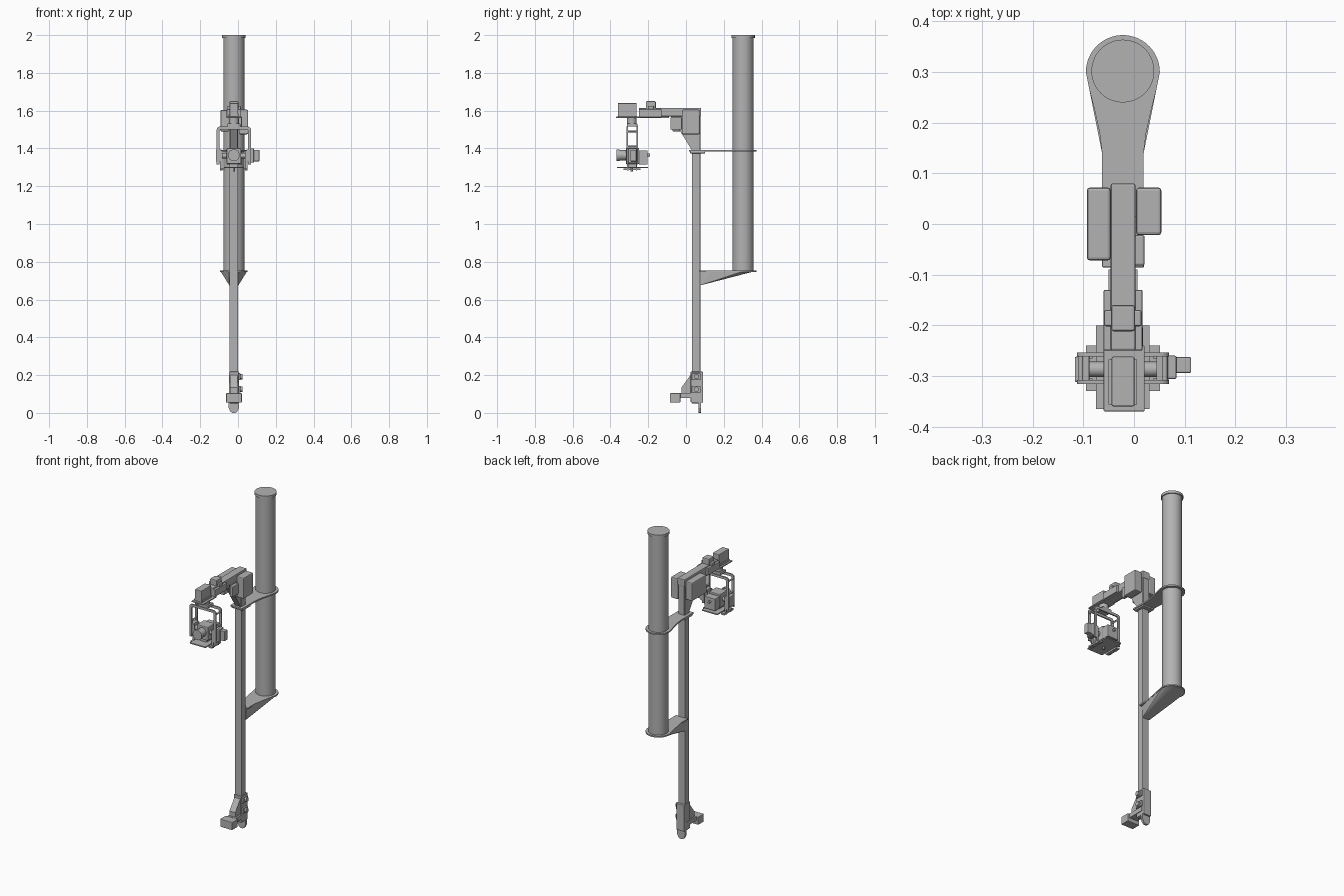
import bpy, bmesh, math
from mathutils import Vector

cube = bpy.data.objects.get("Cube")
if cube:
    bpy.data.objects.remove(cube)

grey = bpy.data.materials.new("plain_grey")
grey.use_nodes = True
grey.diffuse_color = (0.45, 0.45, 0.45, 1)
grey.node_tree.nodes["Principled BSDF"].inputs["Base Color"].default_value = grey.diffuse_color

CX = -0.022          # centre line of the mast
TUBE_Y = 0.302


def finish(name, bm, bevel=0):
    bmesh.ops.recalc_face_normals(bm, faces=bm.faces)
    me = bpy.data.meshes.new(name)
    bm.to_mesh(me)
    bm.free()
    me.materials.append(grey)
    ob = bpy.data.objects.new(name, me)
    bpy.context.collection.objects.link(ob)
    if bevel:
        mod = ob.modifiers.new("bevel", "BEVEL")
        mod.width = bevel
        mod.segments = 2
    return ob


def box(name, x, y, z, bevel=0):
    bm = bmesh.new()
    bmesh.ops.create_cube(bm, size=1)
    for v in bm.verts:
        for i, (a, b) in enumerate((x, y, z)):
            v.co[i] = a + (v.co[i] + 0.5) * (b - a)
    return finish(name, bm, bevel)


def cyl(name, centre, r, depth, axis="Z", seg=24):
    bm = bmesh.new()
    bmesh.ops.create_cone(bm, cap_ends=True, segments=seg, radius1=r, radius2=r, depth=depth)
    quat = Vector((axis == "X", axis == "Y", axis == "Z")).to_track_quat("Z", "Y")
    for v in bm.verts:
        v.co = quat @ v.co + Vector(centre)
    ob = finish(name, bm)
    for f in ob.data.polygons:
        f.use_smooth = len(f.vertices) == 4
    return ob


def prism(name, pts, axis, lo, hi, bevel=0):
    """Extrude a 2D outline along an axis between lo and hi."""
    place = {"X": lambda a, b: (lo, a, b), "Y": lambda a, b: (a, lo, b), "Z": lambda a, b: (a, b, lo)}[axis]
    bm = bmesh.new()
    face = bm.faces.new([bm.verts.new(place(a, b)) for a, b in pts])
    ext = bmesh.ops.extrude_face_region(bm, geom=[face])
    move = Vector((axis == "X", axis == "Y", axis == "Z")) * (hi - lo)
    bmesh.ops.translate(bm, vec=move, verts=[e for e in ext["geom"] if isinstance(e, bmesh.types.BMVert)])
    return finish(name, bm, bevel)


def mirrored(pts):
    """Complete a half outline about the centre line."""
    return [(CX + a, b) for a, b in pts] + [(CX - a, b) for a, b in reversed(pts)]


def arc(r, cx, cy, a0, a1, n):
    return [(cx + r * math.cos(math.radians(a0 + (a1 - a0) * i / n)),
             cy + r * math.sin(math.radians(a0 + (a1 - a0) * i / n))) for i in range(n + 1)]


# Mast and long tube
box("mast", (-0.045, 0.001), (0.031, 0.076), (0.05, 1.61), 0.004)
cyl("tube", (CX, TUBE_Y, 1.372), 0.056, 1.236, seg=48)
cyl("tube_cap", (CX, TUBE_Y, 1.992), 0.062, 0.016, seg=48)
cyl("tube_drain", (CX, 0.295, 0.744), 0.008, 0.012)

# Upper clamp plate with concave flanks
flank = [(0.041, 0.015), (0.041, 0.14), (0.046, 0.18), (0.056, 0.225), (0.066, 0.265)]
round_end = arc(0.073, 0, 0.300, 0, 86, 12)
prism("upper_clamp_plate", mirrored(flank + round_end), "Z", 1.384, 1.393)
box("upper_clamp_collar", (-0.06, 0.016), (0.022, 0.1), (1.374, 1.384), 0.002)

# Lower shelf: teardrop plate with a tapered wedge beneath
prism("lower_shelf_plate", mirrored([(0.041, 0.07), (0.041, 0.14)] + round_end), "Z", 0.747, 0.755)
bm = bmesh.new()
for x, y in mirrored([(0.026, 0.075), (0.041, 0.14)] + arc(0.070, 0, 0.300, 0, 60, 6)):
    bm.verts.new((x, y, 0.749))
for s in (-1, 1):
    bm.verts.new((CX + s * 0.024, 0.075, 0.675))
bmesh.ops.convex_hull(bm, input=bm.verts)
finish("lower_shelf_wedge", bm)

# Arm and brace
prism("arm_brace", [(0.078, 1.385), (0.035, 1.385), (-0.08, 1.57), (-0.08, 1.6), (0.078, 1.6)],
      "X", -0.042, -0.002)
box("arm_beam", (-0.046, 0.003), (-0.25, 0.08), (1.57, 1.615), 0.004)
box("arm_sleeve", (-0.06, 0.017), (-0.25, -0.13), (1.565, 1.608), 0.003)
box("sensor_body", (-0.045, 0.002), (-0.212, -0.16), (1.606, 1.65), 0.005)
box("sensor_foot", (-0.059, 0.015), (-0.202, -0.17), (1.606, 1.626), 0.004)
box("left_control_box", (0.004, 0.054), (-0.022, 0.072), (1.475, 1.605), 0.006)
box("right_control_box", (-0.093, -0.046), (-0.072, 0.072), (1.49, 1.603), 0.006)
box("left_small_box", (0.0, 0.021), (-0.082, -0.022), (1.5, 1.565), 0.004)

# Gimbal mount
box("gimbal_plate", (-0.06, 0.021), (-0.37, -0.24), (1.56, 1.568), 0.002)
box("gimbal_plate_tongue", (-0.05, 0.007), (-0.25, -0.09), (1.56, 1.568))
box("gimbal_motor_box", (-0.044, 0.001), (-0.36, -0.262), (1.568, 1.64), 0.003)
box("gimbal_motor_flange", (-0.05, 0.006), (-0.356, -0.268), (1.568, 1.58))
cyl("gimbal_neck", (CX, -0.287, 1.541), 0.026, 0.042)
box("gimbal_neck_block", (-0.056, 0.012), (-0.312, -0.258), (1.515, 1.532), 0.002)

# Yoke: two inverted U frames joined by spacers
outer = [(0.091, 1.315)] + arc(0.018, 0.073, 1.498, 0, 90, 4)
inner = [(0.075, 1.315)] + arc(0.009, 0.066, 1.492, 0, 90, 4)
half = [(CX + a, b) for a, b in outer] + [(CX - a, b) for a, b in reversed(outer)]
hole = [(CX - a, b) for a, b in inner] + [(CX + a, b) for a, b in reversed(inner)]
for name, y in (("front", -0.316), ("back", -0.262)):
    prism(f"yoke_{name}_frame", half + hole, "Y", y, y + 0.008)
for side, s in (("left", 1), ("right", -1)):
    for i, z in enumerate((1.33, 1.41, 1.49)):
        cyl(f"{side}_yoke_spacer_{i}", (CX + s * 0.083, -0.285, z), 0.005, 0.05, "Y", 10)
    box(f"{side}_yoke_pivot_plate", sorted((CX + s * 0.066, CX + s * 0.09)),
        (-0.312, -0.26), (1.33, 1.395), 0.003)
    cyl(f"{side}_pivot", (CX + s * 0.055, -0.287, 1.362), 0.015, 0.05, "X", 16)
    # Cradle sides that carry the bottom tray
    for name, y in (("front", -0.312), ("back", -0.266)):
        box(f"{side}_cradle_{name}_leg", sorted((CX + s * 0.06, CX + s * 0.072)),
            (y, y + 0.007), (1.282, 1.39))
    box(f"{side}_cradle_rail", sorted((CX + s * 0.05, CX + s * 0.073)), (-0.33, -0.24), (1.285, 1.295))
box("left_tilt_motor", (0.066, 0.084), (-0.306, -0.26), (1.325, 1.4), 0.003)
box("left_tilt_knob", (0.08, 0.113), (-0.294, -0.263), (1.332, 1.393), 0.003)
box("right_tilt_bearing", (-0.117, -0.105), (-0.312, -0.262), (1.33, 1.395), 0.003)

# Camera and tray
box("camera_body", (-0.06, 0.016), (-0.318, -0.248), (1.318, 1.402), 0.004)
box("camera_back", (-0.058, 0.018), (-0.25, -0.203), (1.315, 1.39), 0.003)
cyl("camera_back_stub", (CX, -0.198, 1.365), 0.008, 0.016, "Y", 12)
cyl("lens_barrel", (CX, -0.338, 1.364), 0.027, 0.05, "Y")
cyl("lens_ring", (CX, -0.36, 1.364), 0.031, 0.018, "Y")
box("camera_tray", (-0.075, 0.031), (-0.365, -0.2), (1.296, 1.303))
box("tray_support", (-0.045, 0.001), (-0.31, -0.26), (1.296, 1.32))
cyl("tray_screw", (CX, -0.287, 1.288), 0.006, 0.02, seg=10)

# Foot: rounded tongue, clamp bracket and front block
foot = [(0.027, 0.08), (0.027, 0.025), (0.018, 0.006), (0.008, 0)]
prism("foot_tongue", mirrored(foot), "Y", 0.066, 0.08)
box("foot_clamp", (-0.048, 0.004), (0.025, 0.09), (0.055, 0.218), 0.003)
prism("foot_gusset", [(0.035, 0.215), (-0.024, 0.135), (-0.024, 0.105), (0.035, 0.105)],
      "X", -0.042, -0.002)
box("foot_shelf", (-0.05, 0.008), (-0.035, 0.075), (0.078, 0.106), 0.002)
box("foot_block", (-0.063, 0.02), (-0.086, -0.03), (0.055, 0.104), 0.003)
for i, z in enumerate((0.125, 0.192)):
    box(f"latch_arm_{i}", (0.002, 0.014), (0.03, 0.078), (z - 0.018, z + 0.018), 0.003)
    cyl(f"latch_knob_{i}", (0.015, 0.055, z), 0.014, 0.02, "X", 16)
